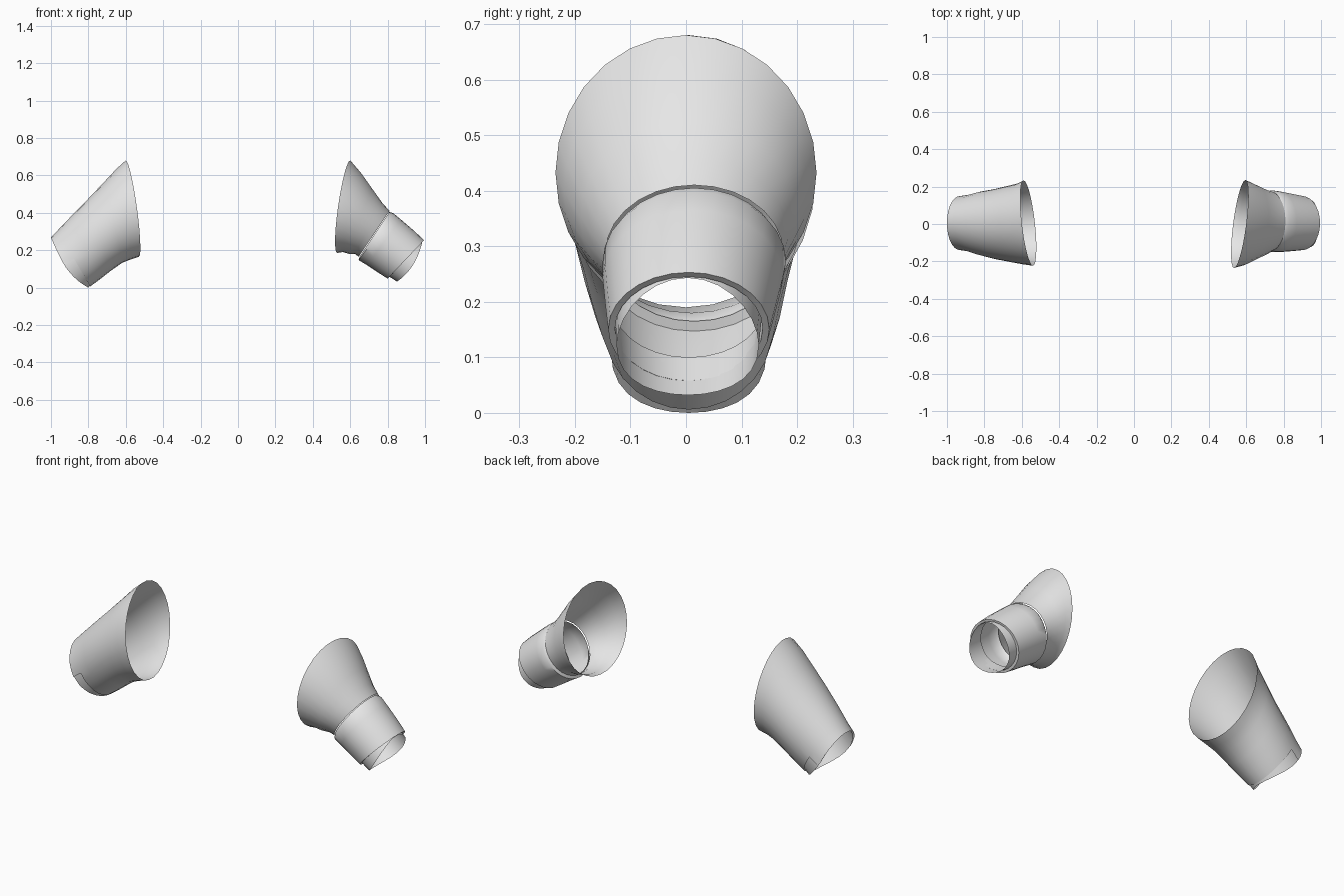
import bpy
import bmesh
from math import sin, cos, tau, radians
from mathutils import Vector

cube = bpy.data.objects.get("Cube")
if cube:
    bpy.data.objects.remove(cube, do_unlink=True)

SEGMENTS = 28

cloth = bpy.data.materials.new("light_grey_cloth")
cloth.use_nodes = True
cloth.diffuse_color = (0.8, 0.8, 0.8, 1)
cloth.node_tree.nodes["Principled BSDF"].inputs["Base Color"].default_value = (0.8, 0.8, 0.8, 1)


def ring_points(side, top, bottom, width, y=0.0, skew=0.0, bulge=0.0):
    """Oval through a top and a bottom (x, z) point; bulge pushes its sides down the arm."""
    t = Vector((side * top[0], y, top[1]))
    b = Vector((side * bottom[0], y, bottom[1]))
    mid, half = (t + b) / 2, (t - b) / 2
    along = Vector((side * 0.7, 0, -0.7))
    points = []
    for i in range(SEGMENTS):
        a = tau * i / SEGMENTS
        p = mid + half * cos(a) + along * bulge * sin(a) ** 2
        p += Vector((skew * sin(a), width * sin(a), 0))
        points.append(p)
    return points


def tube(name, side, rings, upper_only_from=None):
    """Open cloth tube through the rings; the last spans can be kept on the upper half only."""
    bm = bmesh.new()
    loops = [[bm.verts.new(p) for p in ring_points(side, *r)] for r in rings]
    for k, (r0, r1) in enumerate(zip(loops, loops[1:])):
        for i in range(SEGMENTS):
            j = (i + 1) % SEGMENTS
            if upper_only_from is not None and k >= upper_only_from:
                if cos(tau * (i + 0.5) / SEGMENTS) < 0.1:
                    continue
            quad = [r0[i], r0[j], r1[j], r1[i]]
            bm.faces.new(quad[::-1] if side > 0 else quad)
    for v in [v for v in bm.verts if not v.link_faces]:
        bm.verts.remove(v)
    mesh = bpy.data.meshes.new(name)
    bm.to_mesh(mesh)
    bm.free()
    mesh.materials.append(cloth)
    obj = bpy.data.objects.new(name, mesh)
    bpy.context.collection.objects.link(obj)
    bpy.ops.object.select_all(action="DESELECT")
    obj.select_set(True)
    bpy.context.view_layer.objects.active = obj
    bpy.ops.object.shade_smooth_by_angle(angle=radians(50))
    return obj


# Left sleeve: flared upper part narrowing to the seam
tube("left_upper_sleeve", 1, [
    ((0.60, 0.68), (0.53, 0.185), 0.235, 0.0, 0.03),
    ((0.66, 0.61), (0.56, 0.19), 0.22, 0.0, 0.02),
    ((0.72, 0.525), (0.595, 0.18), 0.195, 0.005, 0.01),
    ((0.77, 0.455), (0.625, 0.18), 0.175, 0.01),
    ((0.81, 0.41), (0.645, 0.165), 0.16, 0.015),
])

# Left lower sleeve: turned in at both ends to give a cloth edge
tube("left_lower_sleeve", 1, [
    ((0.81, 0.405), (0.65, 0.165), 0.155, 0.015),
    ((0.83, 0.398), (0.645, 0.147), 0.165, 0.015),
    ((0.87, 0.365), (0.69, 0.12), 0.162, 0.012),
    ((0.94, 0.305), (0.75, 0.08), 0.153, 0.008),
    ((0.995, 0.253), (0.80, 0.048), 0.145, 0.005),
    ((0.985, 0.245), (0.81, 0.058), 0.133, 0.005),
    ((0.94, 0.285), (0.76, 0.10), 0.135, 0.005),
])

# Left inner cuff peeking out below
tube("left_inner_cuff", 1, [
    ((0.93, 0.285), (0.76, 0.09), 0.133, 0.005),
    ((0.985, 0.243), (0.85, 0.032), 0.128, 0.003, 0.0, 0.025),
])

# Right sleeve: one long taper, its end flap kept on the upper half
tube("right_sleeve", -1, [
    ((0.60, 0.68), (0.53, 0.165), 0.228, 0.005, -0.025),
    ((0.65, 0.635), (0.575, 0.15), 0.215, 0.0, -0.015),
    ((0.72, 0.56), (0.62, 0.132), 0.203, 0.0, -0.008),
    ((0.81, 0.465), (0.68, 0.09), 0.187, 0.0),
    ((0.90, 0.373), (0.74, 0.043), 0.17, 0.003),
    ((0.965, 0.305), (0.79, 0.006), 0.152, 0.005),
    ((1.0, 0.268), (0.84, -0.02), 0.145, 0.005, 0.0, 0.01),
], upper_only_from=5)

# Right inner cuff
tube("right_inner_cuff", -1, [
    ((0.92, 0.335), (0.75, 0.055), 0.15, 0.005),
    ((0.985, 0.272), (0.80, 0.0), 0.14, 0.005, 0.0, 0.04),
])
